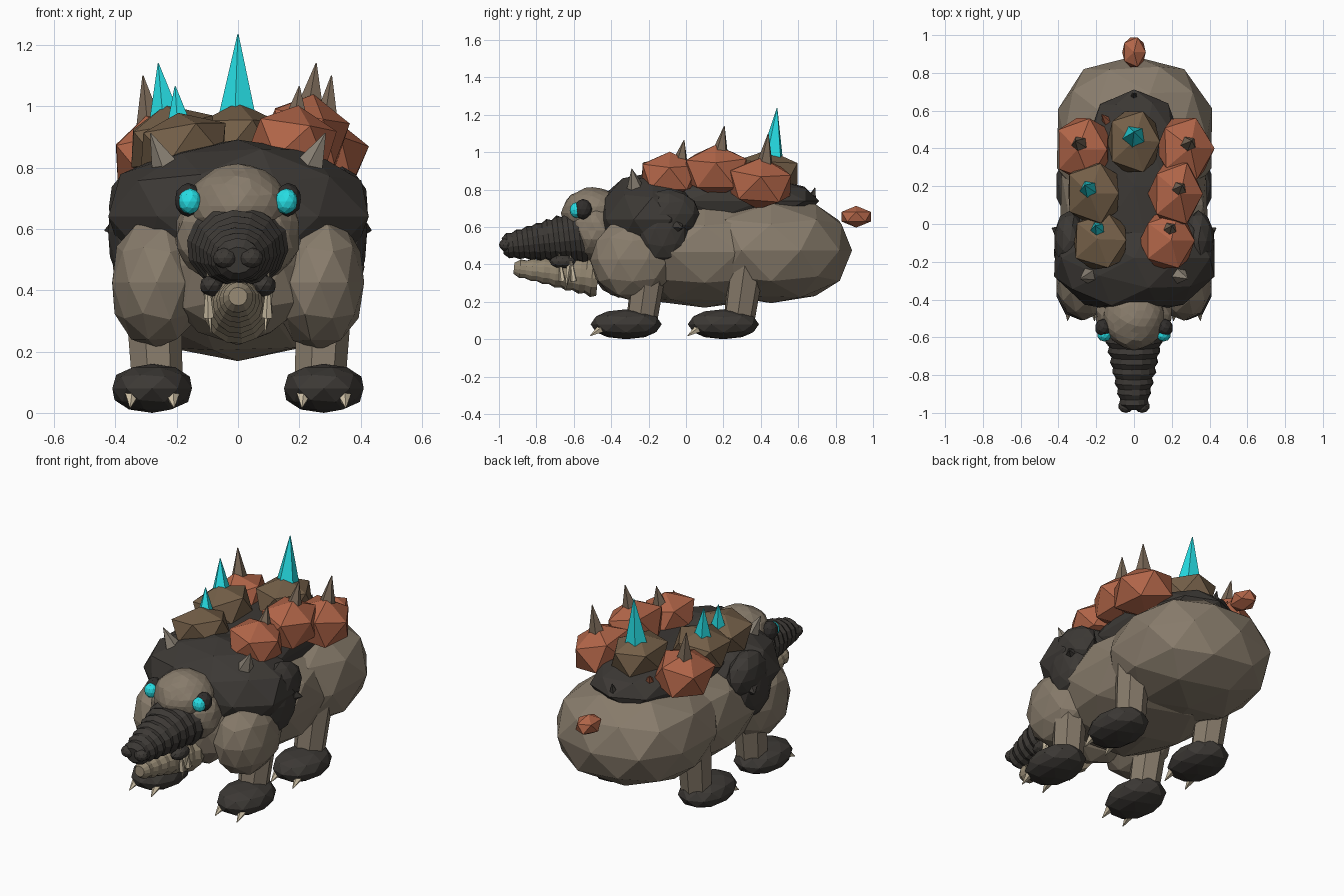
import bpy, bmesh, math, random
from mathutils import Vector, Euler

if "Cube" in bpy.data.objects:
    bpy.data.objects.remove(bpy.data.objects["Cube"])

random.seed(4)


def mat(name, r, g, b):
    m = bpy.data.materials.new(name)
    m.diffuse_color = (r, g, b, 1)
    m.use_nodes = True
    m.node_tree.nodes["Principled BSDF"].inputs["Base Color"].default_value = m.diffuse_color
    return m


TAUPE = mat("taupe hide", 0.245, 0.2, 0.148)
DARK = mat("charcoal hide", 0.046, 0.041, 0.036)
BLACK = mat("near black", 0.03, 0.027, 0.025)
RUST = mat("rust rock", 0.44, 0.13, 0.065)
BROWN = mat("brown rock", 0.175, 0.115, 0.065)
CYAN = mat("cyan crystal", 0.02, 0.74, 0.79)
IVORY = mat("ivory", 0.62, 0.53, 0.38)
HORN = mat("horn", 0.2, 0.145, 0.1)
GREY_HORN = mat("grey horn", 0.26, 0.225, 0.18)
JAW = mat("pale jaw", 0.29, 0.24, 0.165)


def finish(bm, name, material):
    bmesh.ops.recalc_face_normals(bm, faces=bm.faces)
    me = bpy.data.meshes.new(name)
    bm.to_mesh(me)
    bm.free()
    me.materials.append(material)
    ob = bpy.data.objects.new(name, me)
    bpy.context.collection.objects.link(ob)
    return ob


def blob(name, loc, size, material, sub=2, jitter=0.0, power=1.0, rot=(0, 0, 0)):
    """Faceted ellipsoid; a power below 1 makes it boxier."""
    bm = bmesh.new()
    bmesh.ops.create_icosphere(bm, subdivisions=sub, radius=1)
    turn = Euler(rot)
    for v in bm.verts:
        k = 1 + random.uniform(-jitter, jitter)
        p = Vector([math.copysign(abs(c) ** power, c) * k * s for c, s in zip(v.co, size)])
        p.rotate(turn)
        v.co = p + Vector(loc)
    return finish(bm, name, material)


def rings(name, sections, sides, material, jitter=0.0, widen=1.0):
    """Tube through (centre, radius) sections, capped at both ends."""
    axis = (Vector(sections[-1][0]) - Vector(sections[0][0])).normalized()
    u = axis.orthogonal().normalized()
    w = axis.cross(u)
    bm = bmesh.new()
    loops = []
    for c, r in sections:
        loop = []
        for i in range(sides):
            a = math.tau * i / sides
            k = r * (1 + random.uniform(-jitter, jitter))
            p = Vector(c) + k * (math.cos(a) * u + math.sin(a) * w)
            p.x = c[0] + (p.x - c[0]) * widen
            loop.append(bm.verts.new(p))
        loops.append(loop)
    for a, b in zip(loops, loops[1:]):
        for i in range(sides):
            j = (i + 1) % sides
            bm.faces.new((a[i], a[j], b[j], b[i]))
    bm.faces.new(loops[0])
    bm.faces.new(loops[-1])
    return finish(bm, name, material)


def spike(name, base, tip, radius, material, sides=5):
    return rings(name, [(base, radius), (tip, 0.002)], sides, material)


def ridged(name, start, end, r0, r1, count, material, widen=1.0):
    """Tapered cone with shallow rounded collars."""
    a, b = Vector(start), Vector(end)
    sections = []
    for i in range(count):
        t0, t1 = i / count, (i + 0.5) / count
        r = r0 + (r1 - r0) * t0
        sections += [(a.lerp(b, t0), r * 0.95), (a.lerp(b, t1), r * 1.0)]
    sections.append((b, r1 * 0.75))
    return rings(name, sections, 14, material, 0.025, widen)


# Torso
blob("haunches", (0, 0.455, 0.475), (0.425, 0.44, 0.285), TAUPE, 2, 0.02, 0.88)
blob("belly", (0, 0.1, 0.465), (0.405, 0.52, 0.295), TAUPE, 2, 0.02, 0.9)
blob("neck", (0, -0.36, 0.48), (0.25, 0.175, 0.26), TAUPE, 2, 0.02)

# Dark mantle over the shoulders and along the spine
blob("mantle", (0, -0.18, 0.64), (0.435, 0.3, 0.25), DARK, 2, 0.035, 0.97)
blob("spine_shell", (0, 0.2, 0.74), (0.27, 0.51, 0.125), DARK, 2, 0.02, 0.78)

# Head, snout and jaw
blob("crown", (0, -0.5, 0.675), (0.162, 0.165, 0.135), TAUPE, 3, 0.03)
blob("cheeks", (0, -0.48, 0.58), (0.205, 0.145, 0.17), TAUPE, 3, 0.03)
ridged("snout", (0, -0.54, 0.55), (0, -0.98, 0.497), 0.15, 0.058, 8, DARK, 1.12)
ridged("lower_jaw", (0, -0.47, 0.335), (0, -0.92, 0.38), 0.112, 0.04, 7, JAW)

for s, side in ((1, "right"), (-1, "left")):
    # Face details
    blob(f"{side}_eye_socket", (s * 0.163, -0.55, 0.695), (0.044, 0.048, 0.055), BLACK, 2)
    blob(f"{side}_eye", (s * 0.157, -0.587, 0.69), (0.038, 0.035, 0.042), CYAN, 2)
    blob(f"{side}_nostril", (s * 0.043, -0.965, 0.505), (0.04, 0.035, 0.034), DARK, 2)
    blob(f"{side}_lip", (s * 0.085, -0.66, 0.415), (0.04, 0.07, 0.036), DARK, 2)
    for i, y in enumerate((-0.6, -0.66)):
        spike(f"{side}_lower_fang_{i}", (s * 0.095, y, 0.31), (s * 0.1, y - 0.02, 0.46), 0.018, IVORY)
    spike(f"{side}_upper_fang", (s * 0.1, -0.62, 0.42), (s * 0.088, -0.645, 0.26), 0.02, IVORY)

    # Shoulder, its horn, and the mantle flap hanging behind it
    blob(f"{side}_shoulder", (s * 0.265, -0.285, 0.425), (0.152, 0.225, 0.215), TAUPE, 2, 0.025, 0.93)
    blob(f"{side}_mantle_flap", (s * 0.355, -0.125, 0.59), (0.07, 0.14, 0.18), DARK, 2, 0.03)
    blob(f"{side}_mantle_side", (s * 0.34, -0.09, 0.67), (0.085, 0.16, 0.13), DARK, 2, 0.04)
    spike(f"{side}_shoulder_horn", (s * 0.218, -0.262, 0.765), (s * 0.285, -0.29, 0.912), 0.066, GREY_HORN)
    spike(f"{side}_mantle_spur", (s * 0.37, -0.06, 0.61), (s * 0.435, -0.02, 0.595), 0.06, DARK)

    # Legs, feet and claws
    for y, leg in ((-0.32, "front"), (0.2, "rear")):
        rings(f"{side}_{leg}_leg", [((s * 0.265, y + 0.08, 0.09), 0.085), ((s * 0.28, y + 0.125, 0.4), 0.095)],
              7, TAUPE)
        blob(f"{side}_{leg}_foot", (s * 0.28, y, 0.08), (0.136, 0.19, 0.08), DARK, 2, 0, 0.92)
        for i, dx in enumerate((-0.065, 0.065)):
            spike(f"{side}_{leg}_claw_{i}", (s * 0.28 + dx, y - 0.125, 0.062),
                  (s * 0.28 + dx * 1.1, y - 0.192, 0.018), 0.027, IVORY)

# Rock plates on the back: centre, size, colour, spike colour, spike base, tip, radius
PLATES = [
    ((0.268, 0.395, 0.835), (0.16, 0.19, 0.14), RUST, HORN, (0.285, 0.42, 0.92), (0.305, 0.44, 1.10), 0.05),
    ((-0.268, 0.395, 0.835), (0.16, 0.19, 0.14), RUST, HORN, (-0.285, 0.42, 0.92), (-0.31, 0.44, 1.10), 0.05),
    ((0.22, 0.16, 0.9), (0.15, 0.185, 0.145), RUST, HORN, (0.235, 0.18, 0.98), (0.255, 0.205, 1.14), 0.05),
    ((-0.215, 0.165, 0.885), (0.16, 0.18, 0.12), BROWN, CYAN, (-0.235, 0.18, 0.95), (-0.26, 0.205, 1.14), 0.056),
    ((0.178, -0.09, 0.88), (0.155, 0.17, 0.125), RUST, HORN, (0.19, -0.03, 0.95), (0.2, -0.01, 1.065), 0.042),
    ((-0.178, -0.09, 0.87), (0.16, 0.165, 0.11), BROWN, CYAN, (-0.19, -0.03, 0.93), (-0.205, -0.01, 1.065), 0.044),
    ((0, 0.435, 0.89), (0.152, 0.185, 0.12), BROWN, CYAN, (0, 0.46, 0.96), (0, 0.487, 1.235), 0.066),
]
for i, (loc, size, rock, tip_mat, base, tip, r) in enumerate(PLATES):
    tilt = (random.uniform(-0.1, 0.1), 0.22 * loc[0] / 0.26, 0)
    blob(f"rock_plate_{i}", loc, size, rock, 1, 0.03, 0.9, tilt)
    spike(f"plate_spike_{i}", base, tip, r, tip_mat)

# Tail stub and small rump spurs
blob("tail_tip", (0, 0.91, 0.655), (0.07, 0.092, 0.058), RUST, 1)
spike("rump_spur", (0, 0.67, 0.74), (0.0, 0.69, 0.81), 0.03, DARK)
spike("rump_chip", (-0.14, 0.54, 0.8), (-0.17, 0.58, 0.86), 0.03, RUST)
